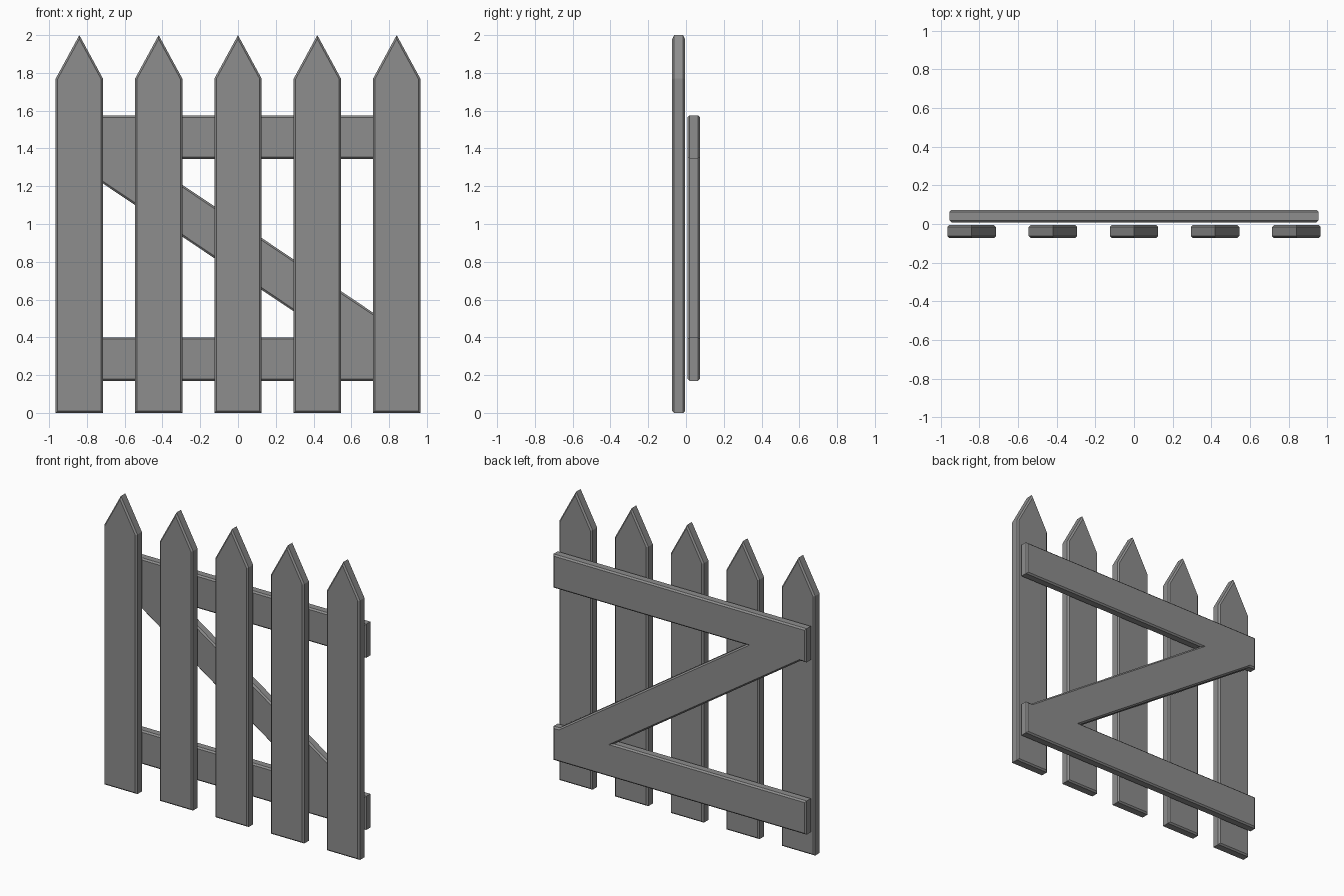
import bpy
import bmesh

cube = bpy.data.objects.get("Cube")
if cube:
    bpy.data.objects.remove(cube, do_unlink=True)

# Single flat grey for all boards
grey = bpy.data.materials.new("grey_wood")
grey.use_nodes = True
colour = (0.27, 0.27, 0.27, 1)
grey.diffuse_color = colour
grey.node_tree.nodes["Principled BSDF"].inputs["Base Color"].default_value = colour


def board(name, outline, y_front, y_back, chamfer=0.01):
    """Extrude an (x, z) outline along y and chamfer both rims."""
    bm = bmesh.new()
    face = bm.faces.new([bm.verts.new((x, y_front, z)) for x, z in outline])
    extruded = bmesh.ops.extrude_face_region(bm, geom=[face], use_keep_orig=True)
    moved = [v for v in extruded["geom"] if isinstance(v, bmesh.types.BMVert)]
    bmesh.ops.translate(bm, verts=moved, vec=(0, y_back - y_front, 0))
    bmesh.ops.recalc_face_normals(bm, faces=bm.faces)
    rims = [e for e in bm.edges
            if abs(e.verts[0].co.y - e.verts[1].co.y) < 1e-5]
    bmesh.ops.bevel(bm, geom=rims, offset=chamfer, offset_type='OFFSET',
                    segments=1, affect='EDGES')
    bmesh.ops.recalc_face_normals(bm, faces=bm.faces)
    mesh = bpy.data.meshes.new(name)
    bm.to_mesh(mesh)
    bm.free()
    mesh.materials.append(grey)
    obj = bpy.data.objects.new(name, mesh)
    bpy.context.collection.objects.link(obj)
    return obj


# Five pointed pickets
half = 0.125
for i in range(5):
    cx = (i - 2) * 0.42
    outline = [(cx - half, 0), (cx + half, 0), (cx + half, 1.77),
               (cx, 2.0), (cx - half, 1.77)]
    board(f"picket_{i + 1}", outline, -0.073, -0.005)

# Z-shaped frame: two rails joined by a diagonal brace, symmetric under a half turn
mid = 0.8725
half_z = [(-0.955, 0.4725), (-0.955, 0.7025), (0.955, 0.7025),
          (0.955, 0.4725), (-0.5, 0.4725), (0.91, -0.4725)]
outline = [(x, mid + z) for x, z in half_z]
outline += [(-x, mid - z) for x, z in half_z]
board("rails_and_brace", outline, 0.009, 0.073)
